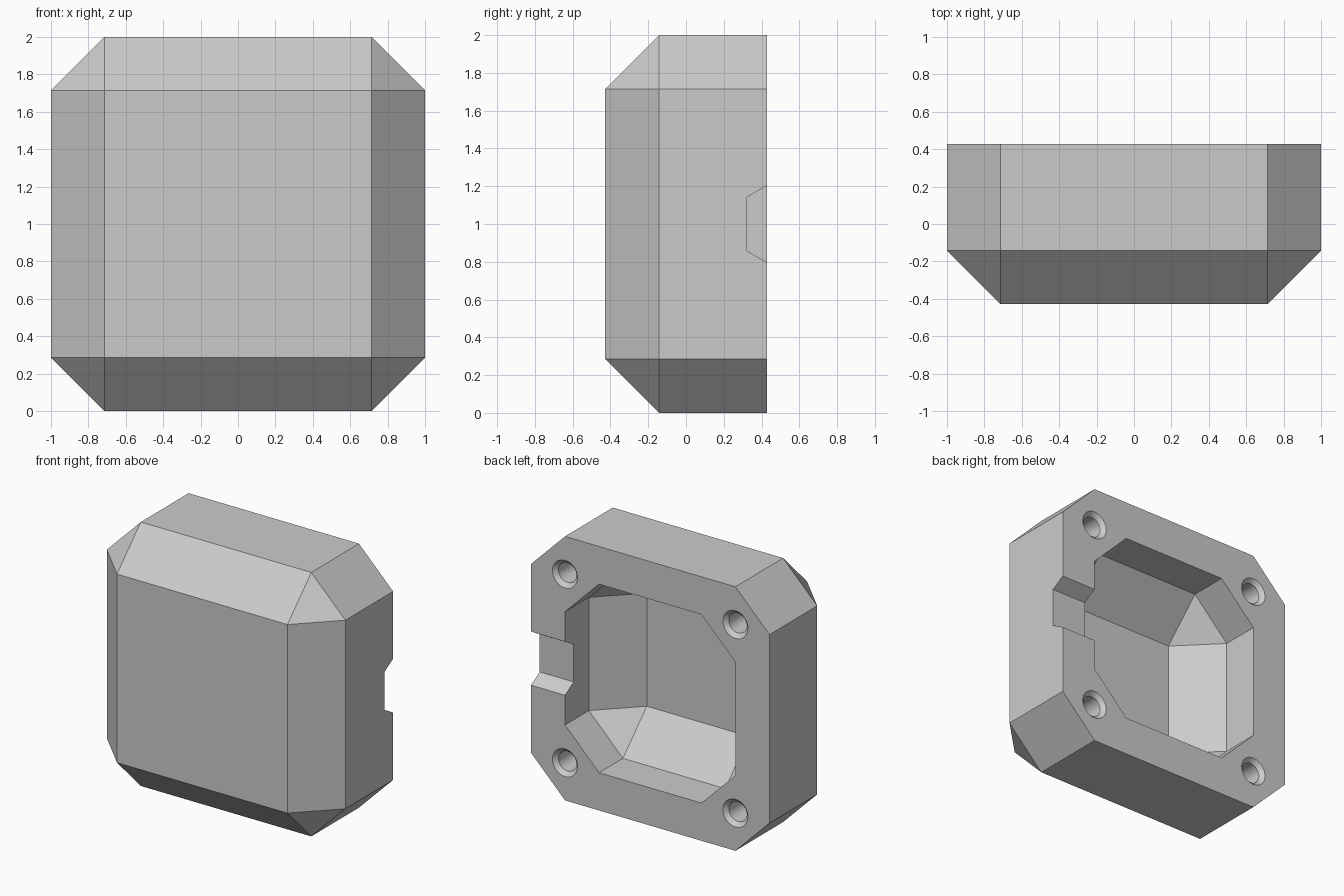
import bpy
import bmesh
from math import radians, pi
from mathutils import Matrix, Vector

cube = bpy.data.objects.get("Cube")
if cube:
    bpy.data.objects.remove(cube, do_unlink=True)

U = 2 / 7            # wall thickness and chamfer size
BACK = 1.5 * U       # open mounting face
MID = Vector((0, 0, 1))

grey = bpy.data.materials.new("plain_grey")
grey.use_nodes = True
colour = (0.6, 0.6, 0.6, 1)
grey.diffuse_color = colour
grey.node_tree.nodes["Principled BSDF"].inputs["Base Color"].default_value = colour


def finish(bm, name):
    bmesh.ops.recalc_face_normals(bm, faces=bm.faces)
    mesh = bpy.data.meshes.new(name)
    bm.to_mesh(mesh)
    bm.free()
    mesh.materials.append(grey)
    obj = bpy.data.objects.new(name, mesh)
    bpy.context.collection.objects.link(obj)
    return obj


def chamfered_block(name, half, front, back):
    """Box with every edge chamfered except those around its back face."""
    bm = bmesh.new()
    size = Matrix.Diagonal((2 * half, back - front, 2 * half, 1))
    place = Matrix.Translation(MID + Vector((0, (front + back) / 2, 0)))
    bmesh.ops.create_cube(bm, size=1, matrix=place @ size)
    edges = [e for e in bm.edges if min(v.co.y for v in e.verts) < back - 0.01]
    bmesh.ops.bevel(bm, geom=edges, offset=U, offset_type='OFFSET',
                    segments=1, affect='EDGES')
    return finish(bm, name)


def screw_hole(name, x, z):
    """Round hole with a countersunk mouth, revolved around the y axis."""
    bm = bmesh.new()
    profile = [(0, 0), (0.075, 0), (0.075, BACK - 0.03),
               (0.105, BACK), (0.105, BACK + 0.1), (0, BACK + 0.1)]
    verts = [bm.verts.new((x + r, y, z)) for r, y in profile]
    edges = [bm.edges.new(pair) for pair in zip(verts, verts[1:])]
    bmesh.ops.spin(bm, geom=verts + edges, cent=(x, 0, z), axis=(0, 1, 0),
                   angle=2 * pi, steps=32)
    bmesh.ops.remove_doubles(bm, verts=bm.verts, dist=0.0001)
    return finish(bm, name)


def cable_notch(name):
    """Hexagonal rod lying along x, half sunk into the back of the left wall."""
    bm = bmesh.new()
    place = (Matrix.Translation(MID + Vector((1, 2 * U, 0)))
             @ Matrix.Rotation(pi / 2, 4, 'Y') @ Matrix.Rotation(pi / 2, 4, 'Z'))
    bmesh.ops.create_cone(bm, cap_ends=True, segments=6, radius1=U, radius2=U,
                          depth=1, matrix=place)
    return finish(bm, name)


# Main shell
housing = chamfered_block("housing", 1, -BACK, BACK)

# Cavity, side notch and four corner screw holes
cutters = [chamfered_block("cavity_cutter", 1 - U, -U / 2, BACK + U),
           cable_notch("notch_cutter")]
for sx in (-1, 1):
    for sz in (-1, 1):
        cutters.append(screw_hole("screw_hole_cutter", sx * (1 - U), 1 + sz * (1 - U)))

bpy.ops.object.select_all(action='DESELECT')
bpy.context.view_layer.objects.active = housing
housing.select_set(True)
for cutter in cutters:
    cutter.hide_render = True
    mod = housing.modifiers.new("cut", 'BOOLEAN')
    mod.operation = 'DIFFERENCE'
    mod.solver = 'EXACT'
    mod.object = cutter
    bpy.ops.object.modifier_apply(modifier=mod.name)
    bpy.data.objects.remove(cutter, do_unlink=True)

bpy.ops.object.shade_smooth_by_angle(angle=radians(30))
